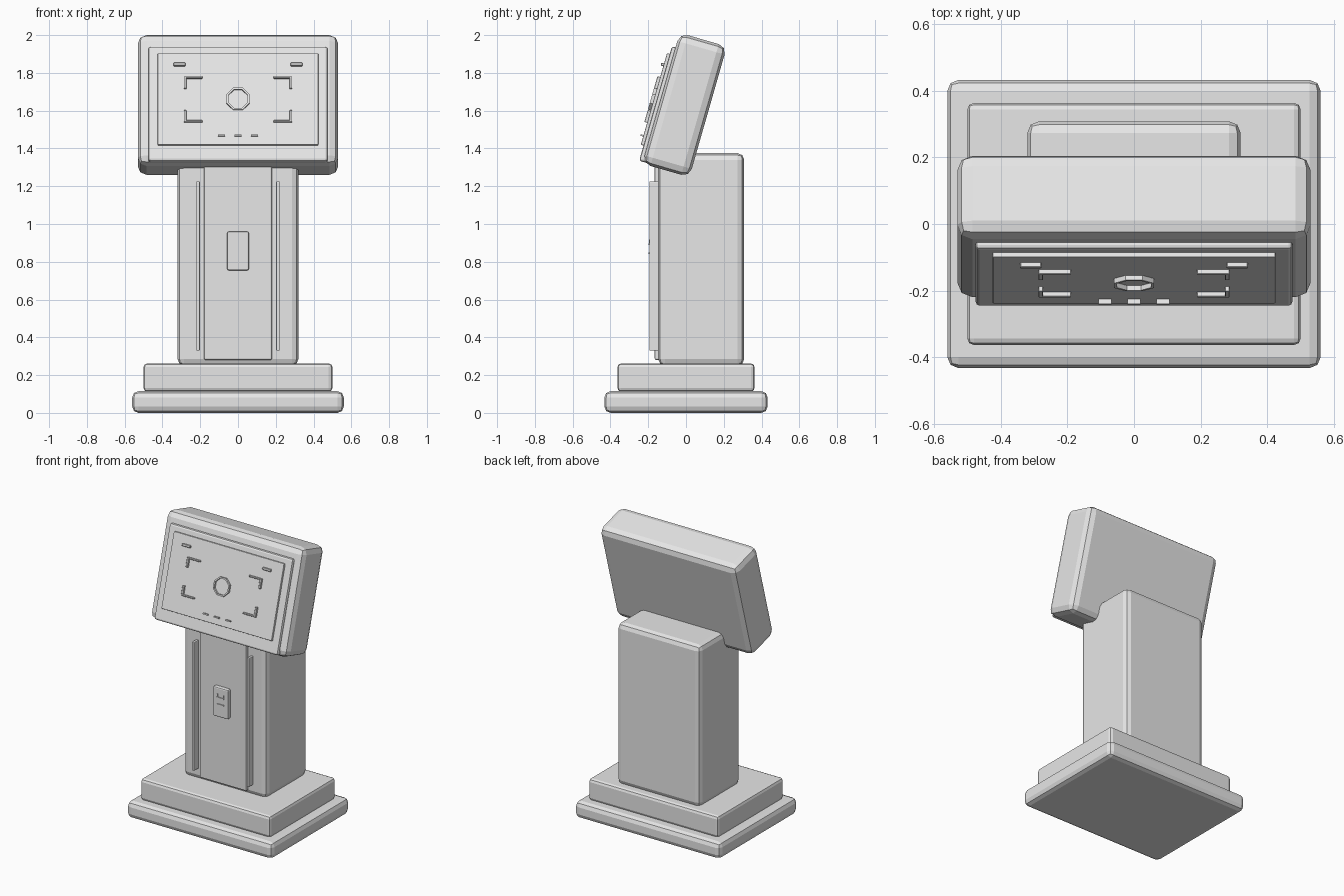
import bpy, bmesh, math
from mathutils import Matrix, Vector

cube = bpy.data.objects.get("Cube")
if cube:
    bpy.data.objects.remove(cube, do_unlink=True)

grey = bpy.data.materials.new("light_grey")
grey.use_nodes = True
grey.diffuse_color = (0.8, 0.8, 0.8, 1)
grey.node_tree.nodes["Principled BSDF"].inputs["Base Color"].default_value = (0.8, 0.8, 0.8, 1)

UPRIGHT = Matrix.Identity(4)
HEAD = Matrix.Translation((0, -0.0075, 1.63)) @ Matrix.Rotation(math.radians(-16), 4, 'X')


def finish(name, bm, frame):
    bmesh.ops.recalc_face_normals(bm, faces=bm.faces)
    mesh = bpy.data.meshes.new(name)
    bm.to_mesh(mesh)
    bm.free()
    mesh.materials.append(grey)
    obj = bpy.data.objects.new(name, mesh)
    obj.matrix_world = frame
    bpy.context.collection.objects.link(obj)
    return obj


def box(name, x, y, z, bevel=0.0, frame=UPRIGHT, segments=2):
    """Bevelled block spanning the given (low, high) ranges."""
    bm = bmesh.new()
    bmesh.ops.create_cube(bm, size=1)
    low, high = (Vector(c) for c in zip(x, y, z))
    for v in bm.verts:
        v.co = [(a + b) / 2 + c * (b - a) for a, b, c in zip(low, high, v.co)]
    if bevel:
        bmesh.ops.bevel(bm, geom=bm.edges[:], offset=bevel, segments=segments,
                        profile=0.5, affect='EDGES', clamp_overlap=True)
    return finish(name, bm, frame)


def around(centre, half):
    return (centre - half, centre + half)


# Stepped foot and column
box("base", around(0, 0.56), around(0, 0.432), (0, 0.115), 0.033)
box("plinth", around(0, 0.5), around(0, 0.363), (0.112, 0.262), 0.02)
box("column", around(0, 0.32), (-0.147, 0.308), (0.25, 1.375), 0.035)
box("front_panel", around(0, 0.18), (-0.166, -0.12), (0.28, 1.36), 0.008)

# Trim strips either side of the panel
for side, label in ((1, "left"), (-1, "right")):
    box(label + "_trim_strip", around(side * 0.211, 0.009), (-0.194, -0.13),
        (0.33, 1.225), 0.004)

# Card reader with its slots
box("card_reader", around(0, 0.057), (-0.193, -0.15), (0.755, 0.96), 0.008)
box("reader_slot", around(0, 0.028), (-0.199, -0.18), around(0.892, 0.004))
box("reader_dash", around(0, 0.026), (-0.199, -0.18), around(0.845, 0.004))
for side, label in ((1, "left"), (-1, "right")):
    box(label + "_reader_tick", around(side * 0.024, 0.004), (-0.197, -0.18),
        around(0.907, 0.01))

# Tilted display head
box("display_head", around(0, 0.53), around(0, 0.13), around(0, 0.36), 0.045, HEAD)
box("bezel", around(0, 0.475), (-0.15, -0.08), around(-0.035, 0.315), 0.012, HEAD)
box("screen", around(0, 0.425), (-0.165, -0.12), around(-0.0135, 0.2525), 0.005, HEAD)

# Raised screen marks: corner brackets and dashes
MARK = (-0.18, -0.16)
for side, label in ((1, "left"), (-1, "right")):
    for up, level in ((1, "upper"), (-1, "lower")):
        name = f"{level}_{label}_bracket"
        corner = -0.019 + up * 0.121
        box(name + "_bar", around(side * 0.236, 0.047), MARK, around(corner, 0.005),
            0.002, HEAD, 1)
        box(name + "_leg", around(side * 0.28, 0.007), MARK,
            around(corner - up * 0.028, 0.033), 0.002, HEAD, 1)
    box(label + "_status_bar", around(side * 0.31, 0.032), MARK, around(0.174, 0.008),
        0.003, HEAD, 1)
for i, label in enumerate(("right", "middle", "left")):
    box(label + "_bottom_dash", around((i - 1) * 0.087, 0.019), MARK,
        around(-0.217, 0.004), 0, HEAD)

# Octagonal target ring, turned from a square section
bm = bmesh.new()
section = [bm.verts.new((r, y, 0)) for r, y in
           ((0.055, -0.16), (0.065, -0.16), (0.065, -0.18), (0.055, -0.18))]
edges = [bm.edges.new((section[i], section[i - 1])) for i in range(4)]
bmesh.ops.spin(bm, geom=section + edges, axis=(0, 1, 0), cent=(0, 0, 0),
               angle=math.tau, steps=8, use_merge=True)
bmesh.ops.remove_doubles(bm, verts=bm.verts, dist=0.0001)
bmesh.ops.rotate(bm, verts=bm.verts, cent=(0, 0, 0),
                 matrix=Matrix.Rotation(math.pi / 8, 3, 'Y'))
bmesh.ops.translate(bm, verts=bm.verts, vec=(0, 0, -0.016))
finish("target_ring", bm, HEAD)
